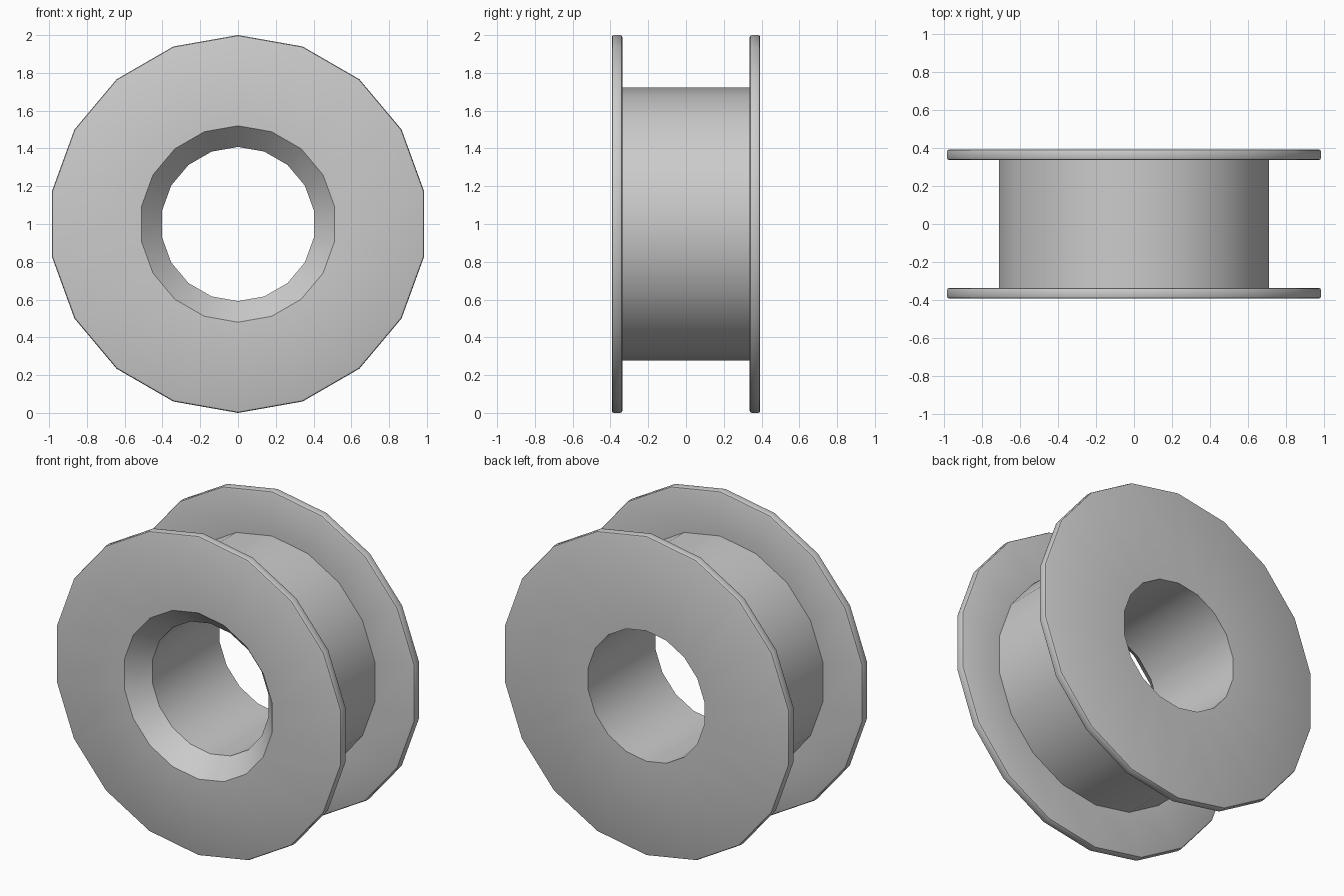
import bpy
import bmesh
from math import cos, sin, pi, radians

if "Cube" in bpy.data.objects:
    bpy.data.objects.remove(bpy.data.objects["Cube"])

SIDES = 18
RIM, DRUM, BORE, MOUTH = 1.0, 0.722, 0.408, 0.52   # radii
OUT, IN = 0.393, 0.337                             # flange faces along y
C, K = 0.012, 0.0035                               # rounded rim edge


def lathe(name, profile, centre_z):
    """Revolve a closed (radius, y) profile around the y axis."""
    bm = bmesh.new()
    rings = []
    for i in range(SIDES):
        a = pi / 2 + 2 * pi * i / SIDES
        rings.append([bm.verts.new((r * cos(a), y, centre_z + r * sin(a)))
                      for r, y in profile])
    n = len(profile)
    for i in range(SIDES):
        a, b = rings[i], rings[(i + 1) % SIDES]
        for j in range(n):
            k = (j + 1) % n
            bm.faces.new((a[j], a[k], b[k], b[j]))
    bmesh.ops.recalc_face_normals(bm, faces=bm.faces)
    mesh = bpy.data.meshes.new(name)
    bm.to_mesh(mesh)
    bm.free()
    obj = bpy.data.objects.new(name, mesh)
    bpy.context.collection.objects.link(obj)
    bpy.context.view_layer.objects.active = obj
    obj.select_set(True)
    bpy.ops.object.shade_smooth_by_angle(angle=radians(30))
    return obj


# Front flange with softened rim corners, stepping down to the drum
front = [(RIM - C, -OUT), (RIM - K, -OUT + K), (RIM, -OUT + C),
         (RIM, -IN - C), (RIM - K, -IN - K), (RIM - C, -IN),
         (DRUM, -IN)]
# Back flange mirrors the front one
back = [(r, -y) for r, y in reversed(front)]
# Straight bore that flares into a wide mouth at the front
bore = [(BORE, OUT), (BORE, -OUT + 0.12), (MOUTH, -OUT)]

lathe("flanged_wheel", front + back + bore, 1.0)
